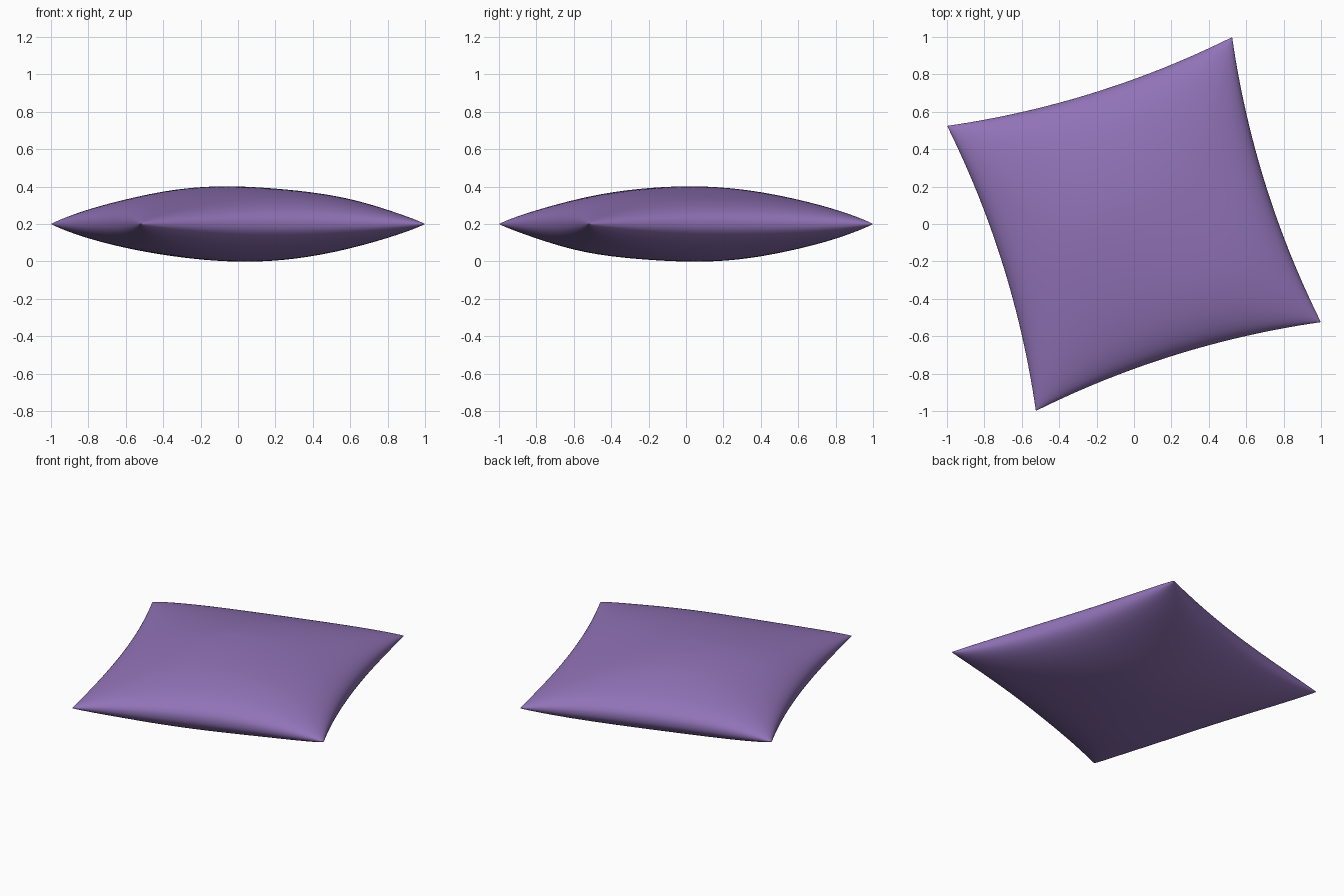
import bpy, bmesh, math

if "Cube" in bpy.data.objects:
    bpy.data.objects.remove(bpy.data.objects["Cube"])

HALF, THICK, SAG, N = 0.798, 0.2, 0.08, 56
TURN = math.radians(17.3)


def soft_lumps(x, y):
    # Gentle unevenness of the stuffing
    return 1 + 0.025 * math.sin(4.1 * x + 2.3 * y + 2.0) + 0.015 * math.sin(6.0 * y - 4.5 * x)


def add_panel(bm, side):
    # One fabric panel: square grid, pinched sides, inflated middle
    made = bmesh.ops.create_grid(bm, x_segments=N, y_segments=N, size=1)
    for vert in made["verts"]:
        u = math.sin(vert.co.x * math.pi / 2)
        v = math.sin(vert.co.y * math.pi / 2)
        x = HALF * u * (1 - SAG * (1 - v * v))
        y = HALF * v * (1 - SAG * (1 - u * u))
        puff = max(0, (1 - u * u) * (1 - v * v))
        if puff < 1e-6:
            puff = 0
        h = 0.196 * puff ** 0.45 * soft_lumps(x * side, y)
        vert.co = (x * math.cos(TURN) - y * math.sin(TURN),
                   x * math.sin(TURN) + y * math.cos(TURN),
                   THICK + side * min(h, THICK))
    if side < 0:
        faces = {f for vert in made["verts"] for f in vert.link_faces}
        bmesh.ops.reverse_faces(bm, faces=list(faces))


# Cushion: upper and lower panels sewn along the seam
bm = bmesh.new()
add_panel(bm, 1)
add_panel(bm, -1)
bmesh.ops.remove_doubles(bm, verts=bm.verts[:], dist=0.0001)
mesh = bpy.data.meshes.new("cushion")
bm.to_mesh(mesh)
bm.free()
cushion = bpy.data.objects.new("cushion", mesh)
bpy.context.collection.objects.link(cushion)
for poly in mesh.polygons:
    poly.use_smooth = True

# Purple fabric
fabric = bpy.data.materials.new("purple_fabric")
fabric.diffuse_color = (0.28, 0.17, 0.47, 1)
fabric.use_nodes = True
fabric.node_tree.nodes["Principled BSDF"].inputs["Base Color"].default_value = fabric.diffuse_color
mesh.materials.append(fabric)
